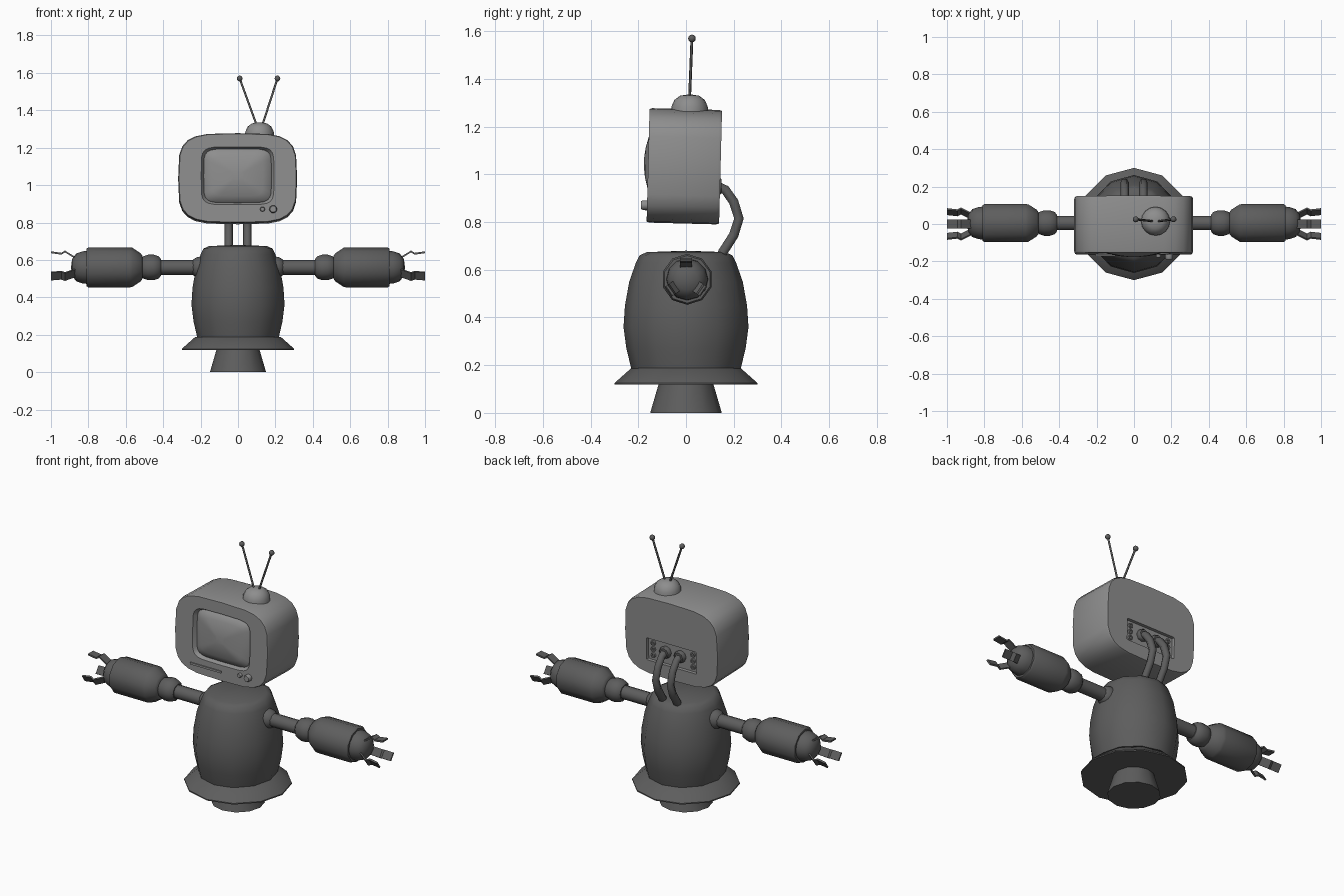
import bpy, bmesh, math
from mathutils import Matrix, Vector

cube = bpy.data.objects.get("Cube")
if cube:
    bpy.data.objects.remove(cube, do_unlink=True)


def material(name, grey):
    m = bpy.data.materials.new(name)
    m.use_nodes = True
    color = (grey, grey, grey, 1)
    m.diffuse_color = color
    m.node_tree.nodes["Principled BSDF"].inputs["Base Color"].default_value = color
    return m


LIGHT = material("light grey casing", 0.27)
DARK = material("dark grey metal", 0.11)


def finish(name, bm, mat, matrix=Matrix(), angle=40):
    """Turn a bmesh into a named object, smooth with sharp creases."""
    bmesh.ops.transform(bm, matrix=matrix, verts=bm.verts)
    bmesh.ops.remove_doubles(bm, verts=bm.verts, dist=0.0001)
    bmesh.ops.recalc_face_normals(bm, faces=bm.faces)
    me = bpy.data.meshes.new(name)
    bm.to_mesh(me)
    bm.free()
    me.materials.append(mat)
    me.shade_smooth()
    me.set_sharp_from_angle(angle=math.radians(angle))
    ob = bpy.data.objects.new(name, me)
    bpy.context.collection.objects.link(ob)
    return ob


def loft(name, loops, mat, matrix=Matrix(), angle=40):
    """Bridge a list of equal point loops and cap both ends."""
    bm = bmesh.new()
    rings = [[bm.verts.new(p) for p in loop] for loop in loops]
    n = len(rings[0])
    for a, b in zip(rings, rings[1:]):
        for i in range(n):
            j = (i + 1) % n
            bm.faces.new((a[i], a[j], b[j], b[i]))
    bm.faces.new(rings[0])
    bm.faces.new(rings[-1])
    return finish(name, bm, mat, matrix, angle)


def lathe(name, profile, mat, matrix=Matrix(), sides=12, angle=40):
    """Spin (radius, height) pairs around z."""
    turns = [math.tau * i / sides for i in range(sides)]
    loops = [[(r * math.cos(t), r * math.sin(t), h) for t in turns] for r, h in profile]
    return loft(name, loops, mat, matrix, angle)


def ball(name, radius, centre, mat, sides=12, rings=8):
    bm = bmesh.new()
    bmesh.ops.create_uvsphere(bm, u_segments=sides, v_segments=rings, radius=radius)
    return finish(name, bm, mat, Matrix.Translation(centre))


def box(name, size, centre, mat, tilt=Matrix()):
    bm = bmesh.new()
    bmesh.ops.create_cube(bm, size=1)
    return finish(name, bm, mat, tilt @ Matrix.Translation(centre) @ Matrix.Diagonal((*size, 1)))


def outline(hw, hh, power, y, dz=0, count=24):
    """Rounded rectangle facing along y."""
    points = []
    for i in range(count):
        t = math.tau * i / count
        c, s = math.cos(t), math.sin(t)
        points.append((math.copysign(abs(c) ** (2 / power), c) * hw, y,
                       math.copysign(abs(s) ** (2 / power), s) * hh + dz))
    return points


def tube(name, path, radius, mat, smooth=True):
    cu = bpy.data.curves.new(name, 'CURVE')
    cu.dimensions = '3D'
    cu.bevel_depth = radius
    cu.bevel_resolution = 1
    cu.use_fill_caps = True
    sp = cu.splines.new('POLY')
    sp.points.add(len(path) - 1)
    for point, co in zip(sp.points, path):
        point.co = (*co, 1)
    sp.use_smooth = smooth
    cu.materials.append(mat)
    ob = bpy.data.objects.new(name, cu)
    bpy.context.collection.objects.link(ob)


# Base, skirt and barrel body
lathe("foot", [(0.15, 0), (0.115, 0.12)], DARK)
lathe("skirt", [(0.1, 0.118), (0.3, 0.118), (0.3, 0.125), (0.23, 0.187), (0.2, 0.19)], DARK)
lathe("body", [(0.228, 0.18), (0.25, 0.27), (0.262, 0.36), (0.256, 0.45), (0.238, 0.55),
               (0.21, 0.63), (0.195, 0.66), (0.165, 0.674), (0, 0.68)], DARK,
      Matrix.Diagonal((0.95, 1, 1, 1)))

# Head casing with a recessed bulging screen and a recessed rear panel
head = Matrix.Translation((-0.002, -0.007, 1.034)) @ Matrix.Rotation(math.radians(-1.5), 4, 'X')
W, H, D = 0.318, 0.24, 0.152


def screen(scale, y):
    return outline(0.195 * scale, 0.155 * scale, 6, y, 0.012)


loft("head_casing", [
    outline(0.16, 0.06, 40, D - 0.02, -0.085), outline(0.17, 0.068, 40, D - 0.02, -0.085),
    outline(0.17, 0.068, 40, D, -0.085),
    outline(W * 0.985, H * 0.985, 4, D), outline(W, H, 4, D - 0.012),
    outline(W, H, 4, 0.012 - D), outline(W * 0.985, H * 0.985, 4, -D),
    screen(1, -D), screen(0.93, 0.022 - D), screen(0.9, 0.015 - D), screen(0.7, -D),
    screen(0.4, -0.012 - D), screen(0.15, -0.017 - D)], LIGHT, head, 32)

# Front slot and knobs
box("front_slot", (0.21, 0.008, 0.012), (-0.1, -D - 0.003, -0.183), LIGHT, head)
face_front = Matrix.Rotation(math.radians(90), 4, 'X')
for name, x, r, depth in (("small_knob", 0.133, 0.013, 0.016), ("large_knob", 0.19, 0.021, 0.026)):
    lathe(name, [(r, 0), (r, depth * 0.7), (r * 0.8, depth)], LIGHT,
          head @ Matrix.Translation((x, -D, -0.167)) @ face_front, 10)

# Rear sockets
face_back = Matrix.Rotation(math.radians(-90), 4, 'X')
for side in (-1, 1):
    for row in range(3):
        place = Matrix.Translation((side * 0.135, D - 0.021, -0.047 - row * 0.038))
        lathe("rear_socket", [(0.015, 0), (0.015, 0.012), (0.008, 0.012), (0.008, 0.004)],
              LIGHT, head @ place @ face_back, 8)
    place = Matrix.Translation((side * 0.05, D - 0.021, -0.08))
    lathe("cable_socket", [(0.036, 0), (0.036, 0.02), (0.03, 0.027)], DARK,
          head @ place @ face_back, 8)

    # Neck cables
    tube("neck_cable", [(side * 0.05, y, z) for y, z in (
        (0.12, 0.955), (0.165, 0.935), (0.2, 0.885), (0.222, 0.815),
        (0.2, 0.745), (0.155, 0.675), (0.135, 0.63))], 0.023, DARK)

# Antenna
top = Vector((0.115, 0.015, 1.26))
lathe("antenna_base", [(0.078, 0), (0.076, 0.025), (0.064, 0.052), (0.04, 0.07), (0, 0.076)],
      LIGHT, Matrix.Translation(top), 16)
for side in (-1, 1):
    tip = Vector((0.11 + side * 0.101, 0.025, 1.57))
    tube("antenna_rod", [top + Vector((side * 0.015, 0, 0.06)), tip], 0.006, DARK)
    ball("antenna_tip", 0.016, tip, DARK, 10, 6)


def claw(side, angle):
    """Bent finger plate, widened sideways and turned around the arm."""
    path = ((0.86, 0.04), (0.925, 0.08), (0.945, 0.068), (1.0, 0.076))
    half = 0.025
    loops = [[(x, -half, r), (x, half, r), (x, half, r + 0.01), (x, -half, r + 0.01)]
             for x, r in path]
    turn = Matrix.Rotation(math.radians(angle), 4, 'X')
    loft("claw", loops, DARK, Matrix.Translation((0, 0, ARM_Z))
         @ Matrix.Diagonal((side, 1, 1, 1)) @ turn, 20)


# Arms
ARM_Z = 0.56
for side in (-1, 1):
    along = Matrix.Translation((0, 0.005, ARM_Z)) @ Matrix.Rotation(side * math.pi / 2, 4, 'Y')
    ball("shoulder", 0.058, (side * 0.2, 0.005, ARM_Z), DARK)
    lathe("upper_arm", [(0.04, 0.2), (0.04, 0.45)], DARK, along, 10)
    lathe("elbow", [(0.045, 0.412), (0.06, 0.425), (0.068, 0.45), (0.068, 0.48),
                    (0.06, 0.505), (0.045, 0.52)], DARK, along)
    lathe("forearm", [(0.06, 0.51), (0.075, 0.52), (0.105, 0.565), (0.107, 0.58),
                      (0.107, 0.8), (0.1, 0.81), (0.085, 0.81)], DARK, along, 10)
    lathe("wrist_cap", [(0.088, 0.805), (0.086, 0.83), (0.074, 0.865),
                        (0.045, 0.887), (0, 0.893)], DARK, along)
    for angle in (0, 125, -125):
        claw(side, angle)
